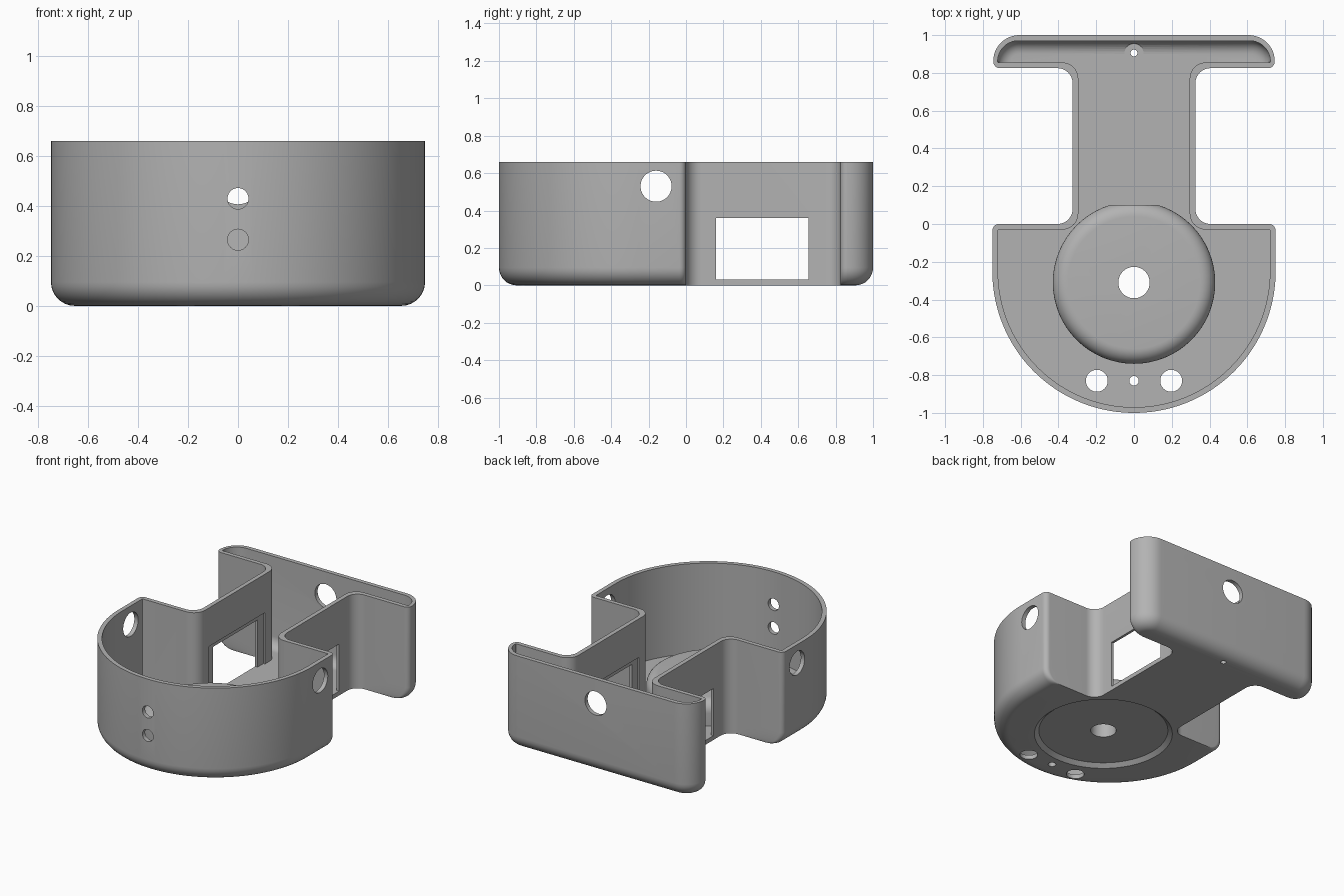
import bpy, bmesh
from math import sin, cos, radians, pi

cube = bpy.data.objects.get("Cube")
if cube:
    bpy.data.objects.remove(cube, do_unlink=True)

TOP, WALL, OVER = 0.66, 0.03, 0.8

grey = bpy.data.materials.new("plain grey")
grey.use_nodes = True
grey.diffuse_color = (0.45, 0.45, 0.45, 1)
grey.node_tree.nodes["Principled BSDF"].inputs["Base Color"].default_value = (0.45, 0.45, 0.45, 1)


def arc(cx, cy, r, a0, a1, n=10):
    angles = [radians(a0 + (a1 - a0) * i / n) for i in range(n + 1)]
    return [(cx + r * cos(a), cy + r * sin(a)) for a in angles]


def mirrored(half):
    return half + [(-x, y) for x, y in reversed(half) if x > 1e-5]


def loft(name, levels):
    """Solid through matching outlines, each given as (z, points)."""
    bm = bmesh.new()
    rings = [[bm.verts.new((x, y, z)) for x, y in pts] for z, pts in levels]
    n = len(rings[0])
    for low, high in zip(rings, rings[1:]):
        for i in range(n):
            j = (i + 1) % n
            bm.faces.new((low[i], low[j], high[j], high[i]))
    bm.faces.new(rings[0][::-1])
    bm.faces.new(rings[-1])
    mesh = bpy.data.meshes.new(name)
    bm.to_mesh(mesh)
    bm.free()
    mesh.materials.append(grey)
    obj = bpy.data.objects.new(name, mesh)
    bpy.context.collection.objects.link(obj)
    return obj


def fillet(r, z0, steps=8):
    """(z, inset) pairs of a rounded bottom edge."""
    angles = [pi / 2 * i / steps for i in range(steps + 1)]
    return [(z0 + r * (1 - cos(a)), r * (1 - sin(a))) for a in angles]


def combine(target, other, operation):
    mod = target.modifiers.new(operation, "BOOLEAN")
    mod.operation, mod.solver, mod.object = operation, "EXACT", other
    bpy.context.view_layer.objects.active = target
    bpy.ops.object.modifier_apply(modifier=mod.name)
    bpy.data.objects.remove(other, do_unlink=True)


def bowl_outline(inset, back, corner):
    r = 0.75 - inset
    return mirrored(arc(0, -0.25, r, -90, 0, 40)
                    + arc(r - corner, back - corner, corner, 0, 90, 6))


def block_outline(inset, front, back, half, radius, corner):
    w, b, r = half - inset, back - inset, radius - inset
    return mirrored(arc(w - corner, front + corner, corner, -90, 0, 6)
                    + arc(w - r, b - r, r, 0, 90, 12))


def neck_outline(half, front, back, r, extra=0.03):
    x = half + r
    return mirrored([(x, front - extra)] + arc(x, front + r, r, 270, 180)
                    + arc(x, back - r, r, 180, 90) + [(x, back + extra)])


def cylinder(name, x, y, r, z0, z1, r_top=None):
    return loft(name, [(z0, arc(x, y, r, 0, 354.375, 63)),
                       (z1, arc(x, y, r_top or r, 0, 354.375, 63))])


def box(name, x, y0, y1, z0, z1):
    pts = [(-x, y0), (x, y0), (x, y1), (-x, y1)]
    return loft(name, [(z0, pts), (z1, pts)])


def cross_hole(name, x, y, z, r, length, along):
    """Horizontal round cutter centred on a point."""
    obj = cylinder(name, 0, 0, r, -length / 2, length / 2)
    obj.rotation_euler = (0, pi / 2, 0) if along == "x" else (pi / 2, 0, 0)
    obj.location = (x, y, z)
    bpy.context.view_layer.update()
    return obj


# Outer body: round front bowl, neck and back block
body = loft("holder_body", [(z, bowl_outline(d, 0, 0.035))
                            for z, d in fillet(0.095, 0) + [(TOP, 0)]])
block = loft("back_block", [(z, block_outline(d, 0.825, 1.0, 0.745, 0.138, 0.035))
                            for z, d in fillet(0.095, 0) + [(TOP, 0)]])
neck_pts = neck_outline(0.325, 0, 0.825, 0.08)
neck = loft("neck", [(0, neck_pts), (TOP, neck_pts)])
combine(body, neck, "UNION")
combine(body, block, "UNION")

# Hollow interior
bowl_pts = bowl_outline(WALL, -WALL, 0.005)
combine(body, loft("bowl_cavity", [(WALL, bowl_pts), (OVER, bowl_pts)]), "DIFFERENCE")
neck_pts = neck_outline(0.295, -WALL, 0.855, 0.085)
combine(body, loft("neck_cavity", [(WALL, neck_pts), (OVER, neck_pts)]), "DIFFERENCE")
combine(body, loft("block_cavity", [(z, block_outline(d, 0.855, 0.97, 0.722, 0.11, 0.004))
                                    for z, d in fillet(0.07, WALL) + [(OVER, 0)]]), "DIFFERENCE")

# Raised round pad inside, with a shallow recess underneath
pad_levels = [(0.01, 0)] + [(0.2 - z, d) for z, d in reversed(fillet(0.08, 0))]
pad = loft("raised_pad", [(z, arc(0, -0.31, 0.43 - d, 0, 354.375, 63)) for z, d in pad_levels])
combine(body, pad, "UNION")
combine(body, cylinder("pad_recess", 0, -0.31, 0.455, -0.005, 0.025, 0.42), "DIFFERENCE")

# Vertical holes in the floor
combine(body, cylinder("pad_hole", 0, -0.31, 0.083, -0.1, 0.4), "DIFFERENCE")
for x, r in ((-0.197, 0.058), (0, 0.025), (0.197, 0.058)):
    combine(body, cylinder("floor_hole", x, -0.83, r, -0.1, 0.1), "DIFFERENCE")
combine(body, cylinder("screw_hole", 0, 0.905, 0.018, -0.1, 0.1), "DIFFERENCE")
combine(body, cylinder("screw_seat", 0, 0.905, 0.05, WALL, 0.2), "DIFFERENCE")

# Holes through the walls
combine(body, cross_hole("side_holes", 0, -0.16, 0.53, 0.083, 2, "x"), "DIFFERENCE")
combine(body, cross_hole("back_hole", 0, 1, 0.49, 0.083, 0.2, "y"), "DIFFERENCE")
for z in (0.265, 0.43):
    combine(body, cross_hole("front_hole", 0, -1, z, 0.042, 0.2, "y"), "DIFFERENCE")

# Side windows with a shallow inner pocket
combine(body, box("window", 0.36, 0.16, 0.655, WALL, 0.36), "DIFFERENCE")
combine(body, box("window_pocket", 0.307, 0.1, 0.72, WALL, 0.39), "DIFFERENCE")

bpy.ops.object.select_all(action="DESELECT")
body.select_set(True)
bpy.context.view_layer.objects.active = body
bpy.ops.object.shade_smooth_by_angle(angle=radians(30))
